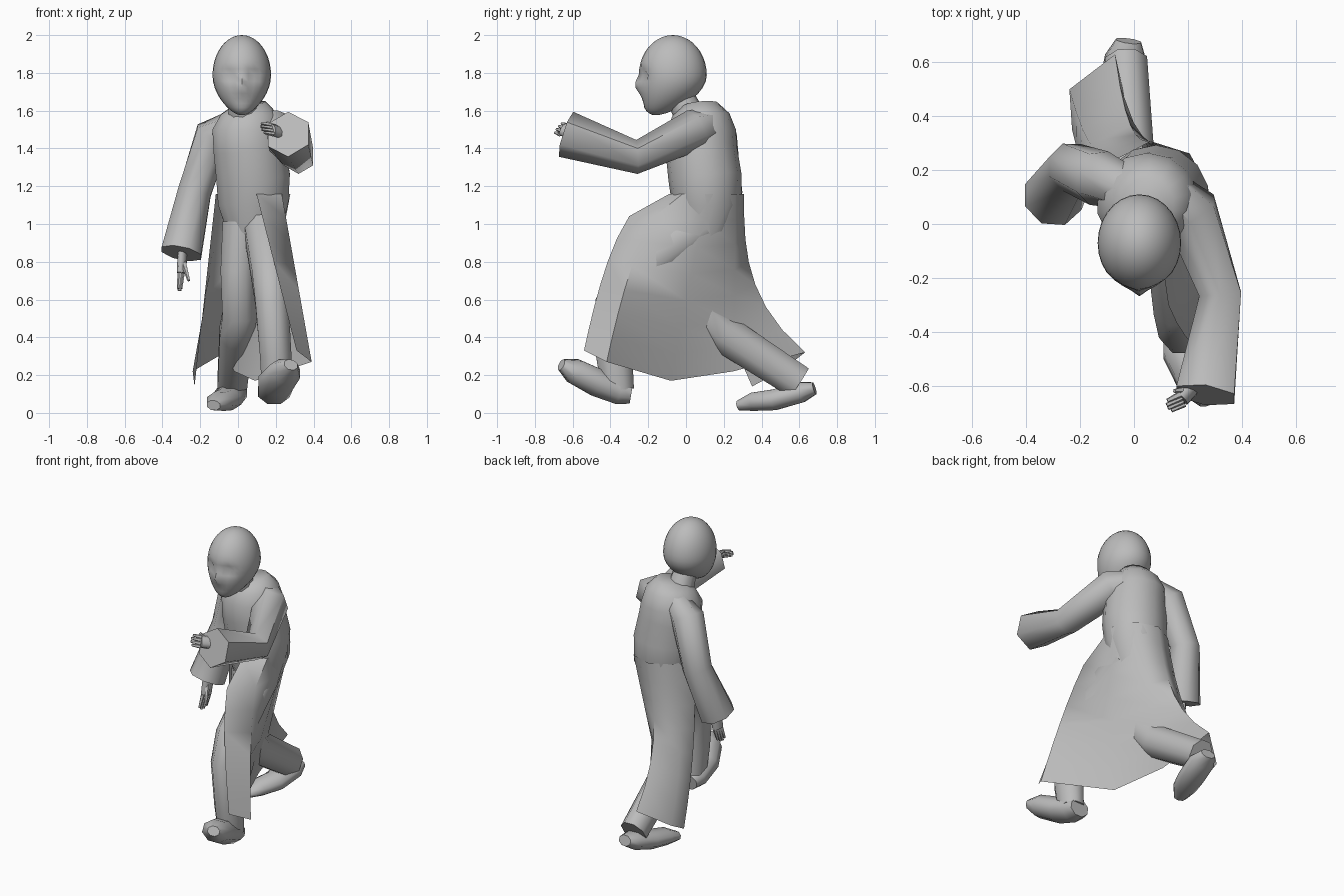
import bpy, bmesh, math
from mathutils import Vector

cube = bpy.data.objects.get("Cube")
if cube:
    bpy.data.objects.remove(cube, do_unlink=True)

GREY = (0.5, 0.5, 0.5, 1)
grey = bpy.data.materials.new("plain grey")
grey.use_nodes = True
grey.diffuse_color = GREY
grey.node_tree.nodes["Principled BSDF"].inputs["Base Color"].default_value = GREY


def finish(name, bm):
    """Turn a bmesh into a smoothly shaded object with sharp creases."""
    mesh = bpy.data.meshes.new(name)
    bm.to_mesh(mesh)
    bm.free()
    mesh.materials.append(grey)
    obj = bpy.data.objects.new(name, mesh)
    bpy.context.collection.objects.link(obj)
    bpy.ops.object.select_all(action="DESELECT")
    obj.select_set(True)
    bpy.context.view_layer.objects.active = obj
    bpy.ops.object.shade_smooth_by_angle(angle=math.radians(60))


def skin(bm, rows):
    """Join neighbouring rows of vertices with quads."""
    for low, high in zip(rows, rows[1:]):
        for a, b, c, d in zip(low, low[1:], high[1:], high):
            bm.faces.new((a, b, c, d))


def limb(name, sides=8, side=(1, 0, 0), depth=1, **joints):
    """Loft closed rings through named joints, each given as x, y, z, radius."""
    bm = bmesh.new()
    specs = list(joints.values())
    points = [Vector(spec[:3]) for spec in specs]
    rows = []
    for k, (point, spec) in enumerate(zip(points, specs)):
        ahead = points[min(k + 1, len(points) - 1)]
        behind = points[max(k - 1, 0)]
        along = (ahead - behind).normalized()
        across = Vector(side)
        across = (across - along * across.dot(along)).normalized()
        through = along.cross(across) * depth
        row = []
        for i in range(sides):
            turn = math.tau * (i + 0.5) / sides
            offset = across * math.cos(turn) + through * math.sin(turn)
            row.append(bm.verts.new(point + offset * spec[3]))
        rows.append(row)
    skin(bm, [row + row[:1] for row in rows])
    bm.faces.new(rows[0])
    bm.faces.new(rows[-1])
    bmesh.ops.recalc_face_normals(bm, faces=bm.faces)
    finish(name, bm)


def bump(offset, width):
    """Soft bell used to press and pull the features of the face."""
    return math.exp(-(offset / width) ** 2)


# Head: a sphere narrowed towards a forward chin, with eye sockets, nose and mouth
bm = bmesh.new()
bmesh.ops.create_uvsphere(bm, u_segments=28, v_segments=20, radius=1)
for vert in bm.verts:
    x, y, z = vert.co
    jaw = max(0, -z) ** 2
    x *= 0.155 * (1 - jaw / 4)
    press = 0
    if y < 0:
        socket = bump(abs(x) - 0.06, 0.035) * bump(z, 0.14)
        nose = bump(x, 0.025) * bump(z + 0.25, 0.16)
        mouth = bump(x, 0.04) * bump(z + 0.65, 0.06)
        press = socket / 32 - nose / 40 + mouth / 80
    y = 0.18 * y * (1 - jaw / 5) - 0.07 - 0.09 * jaw + press
    vert.co = (x + 0.02, y, 1.788 + 0.212 * z)
finish("head", bm)

limb("neck", sides=10, base=(.03, .05, 1.5, .09), top=(.02, -.04, 1.7, .07))

# Upper robe
limb("robe_top", sides=14, depth=.97,
     seat=(.08, .1, .9, .12),
     waist=(.08, .11, 1.1, .19),
     ribs=(.08, .1, 1.25, .2),
     chest=(.06, .08, 1.4, .195),
     armpit=(.05, .08, 1.5, .19),
     shoulder=(.06, .08, 1.58, .155),
     collar=(.05, .075, 1.63, .1))

# Robe skirt: an open sheet that hangs from the waist to a swept hem,
# swinging out early in front and late at the back
hem = [(.31, -.54, .33), (.39, -.42, .27), (.09, -.08, .17), (-.02, .25, .22),
       (-.07, .63, .32), (-.24, .5, .22), (-.23, .35, .14)]
waist = Vector((.08, .11, 1.16))
STEPS = 7
rows = []
bm = bmesh.new()
for step in range(STEPS + 1):
    fall = step / STEPS
    row = []
    for column, corner in enumerate(map(Vector, hem)):
        turn = math.radians(45 * column - 85)
        start = waist + Vector((math.cos(turn), math.sin(turn), 0)) * 0.198
        swing = fall ** (3 ** (1.6 * corner.y))
        place = start.lerp(corner, fall)
        place.y = start.y + (corner.y - start.y) * swing
        row.append(bm.verts.new(place))
    rows.append(row)
skin(bm, rows)
finish("robe_skirt", bm)

# Sleeves
limb("right_sleeve",
     collar=(-.01, .13, 1.53, .08),
     shoulder=(-.13, .17, 1.47, .105),
     elbow=(-.23, .21, 1.17, .095),
     cuff=(-.3, .1, .845, .115))
limb("left_sleeve", sides=6,
     collar=(.12, .12, 1.52, .09),
     shoulder=(.21, .05, 1.5, .11),
     elbow=(.32, -.26, 1.355, .09),
     cuff=(.265, -.635, 1.475, .125))


# Hands: a palm, four fingers held together and a thumb
def hand(name, wrist, knuckle, tip, spread, thumb):
    wrist, knuckle, tip, spread, thumb = map(Vector, (wrist, knuckle, tip, spread, thumb))
    middle = wrist.lerp(knuckle, .5)
    limb(name + "_palm", side=spread, depth=.6,
         wrist=(*wrist, .035), middle=(*middle, .04), knuckle=(*knuckle, .038))
    for finger in range(4):
        place = finger - 1.5
        start = knuckle + spread * place
        end = knuckle.lerp(tip, 1 - abs(place) / 8) + spread * place
        limb(name + "_finger", sides=5, side=spread, start=(*start, .013), end=(*end, .008))
    limb(name + "_thumb", sides=5, side=spread, start=(*middle, .018), end=(*thumb, .008))


hand("right_hand", wrist=(-.29, .11, .9), knuckle=(-.3, .09, .74), tip=(-.31, .06, .64),
     spread=(.005, .017, 0), thumb=(-.26, .03, .7))
hand("left_hand", wrist=(.24, -.58, 1.48), knuckle=(.18, -.65, 1.5), tip=(.12, -.68, 1.51),
     spread=(.005, -.012, -.016), thumb=(.15, -.62, 1.54))

# Trouser legs
limb("left_leg", depth=1.15,
     hip=(.13, .08, 1, .11),
     thigh=(.17, -.3, .73, .105),
     knee=(.18, -.38, .58, .095),
     shin=(.2, -.38, .3, .09),
     ankle=(.2, -.36, .12, .08))
limb("right_leg", depth=1.15,
     hip=(.02, .1, 1, .11),
     thigh=(0, .08, .75, .1),
     knee=(.01, .1, .52, .1),
     shin=(-.01, .2, .42, .095),
     ankle=(-.03, .6, .16, .085))

# Shoes
limb("left_shoe", depth=.8,
     heel=(.19, -.29, .1, .07),
     ankle=(.19, -.35, .11, .09),
     instep=(.2, -.47, .16, .1),
     ball=(.25, -.59, .22, .09),
     toe=(.28, -.66, .255, .04))
limb("right_shoe", depth=.7,
     heel=(-.02, .68, .13, .05),
     ankle=(-.03, .61, .11, .085),
     instep=(-.06, .47, .07, .085),
     ball=(-.1, .36, .06, .075),
     toe=(-.13, .28, .04, .04))
